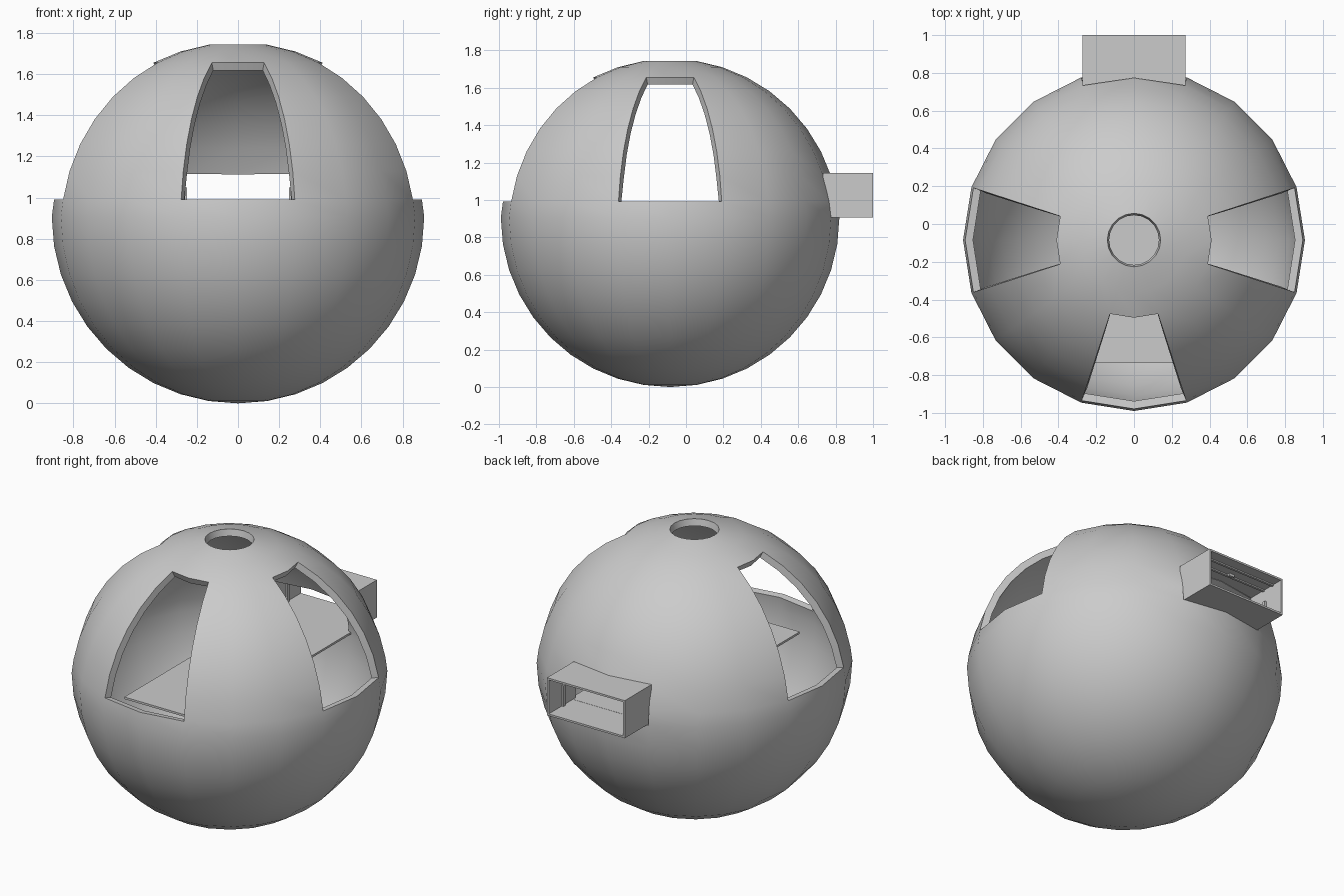
import bpy, bmesh, math

if "Cube" in bpy.data.objects:
    bpy.data.objects.remove(bpy.data.objects["Cube"])

R, CY = 0.905, -0.085      # shell radius and y of its centre
UP, LOW = 0.849, 0.905     # sphere centre height of the upper and lower halves
STEP = math.radians(9)


def new_object(name, bm):
    me = bpy.data.meshes.new(name)
    bm.to_mesh(me)
    bm.free()
    ob = bpy.data.objects.new(name, me)
    bpy.context.collection.objects.link(ob)
    return ob


def box(name, lo, hi):
    bm = bmesh.new()
    bmesh.ops.create_cube(bm, size=1)
    for v in bm.verts:
        v.co = [(a + b) / 2 + c * (b - a) for a, b, c in zip(lo, hi, v.co)]
    return new_object(name, bm)


# Hollow shell: round top hole, three tall windows, one low opening at the back
bm = bmesh.new()
bmesh.ops.create_uvsphere(bm, u_segments=20, v_segments=20, radius=1)
gone = []
for f in bm.faces:
    c = f.calc_center_median().normalized()
    ring = int(math.acos(c.z) / STEP)
    az = math.degrees(math.atan2(c.y, c.x))

    def near(a):
        return abs((az - a + 180) % 360 - 180) < 18

    window = 3 <= ring <= 8 and any(near(a) for a in (0, 180, -90))
    tunnel = 8 <= ring <= 9 and near(90)
    if ring == 0 or window or tunnel:
        gone.append(f)
bmesh.ops.delete(bm, geom=gone, context='FACES')
for v in bm.verts:
    base = UP if v.co.z > 0.01 else LOW
    v.co = (v.co.x * R, v.co.y * R + CY, v.co.z * R + base)
bmesh.ops.recalc_face_normals(bm, faces=bm.faces)
# Normals must face outward so the wall thickens inward
lowest = min(bm.faces, key=lambda f: f.calc_center_median().z)
if lowest.normal.z > 0:
    bmesh.ops.reverse_faces(bm, faces=bm.faces)
shell = new_object("shell", bm)
wall = shell.modifiers.new("wall", 'SOLIDIFY')
wall.thickness = 0.042
wall.offset = -1
bpy.context.view_layer.objects.active = shell
shell.select_set(True)
bpy.ops.object.modifier_apply(modifier="wall")
bpy.ops.object.shade_smooth_by_angle(angle=math.radians(30))

# Floor strip running from behind the front window to the tunnel
box("floor", (-0.28, -0.736, 0.907), (0.28, 0.76, 0.92))

# Square entrance tunnel at the back, meeting the faceted shell
W, T, B, E = 0.272, 1.145, 0.907, 1.0
box("tunnel_floor", (-W, 0.735, B), (W, E, B + 0.012))
bm = bmesh.new()
outline = [(-W, 0.733), (0, 0.773), (W, 0.733), (W, E), (-W, E)]
face = bm.faces.new([bm.verts.new((x, y, T - 0.012)) for x, y in outline])
ext = bmesh.ops.extrude_face_region(bm, geom=[face])
for v in ext["geom"]:
    if isinstance(v, bmesh.types.BMVert):
        v.co.z += 0.012
bmesh.ops.recalc_face_normals(bm, faces=bm.faces)
new_object("tunnel_roof", bm)
for side, name in ((-1, "left"), (1, "right")):
    xs = sorted((side * W, side * (W - 0.012)))
    box(f"tunnel_wall_{name}", (xs[0], 0.733, B), (xs[1], E, T))
    # Door stops on the walls
    xs = sorted((side * (W - 0.012), side * (W - 0.024)))
    box(f"door_stop_{name}", (xs[0], 0.85, B + 0.012), (xs[1], 0.87, 1.05))

# Ceiling ribs and latch
for i, y in enumerate((0.84, 0.92)):
    box(f"ceiling_rib_{i + 1}", (-W + 0.012, y, T - 0.02), (W - 0.012, y + 0.015, T - 0.01))
box("latch", (-0.018, 0.86, T - 0.028), (0.018, 0.875, T - 0.01))
